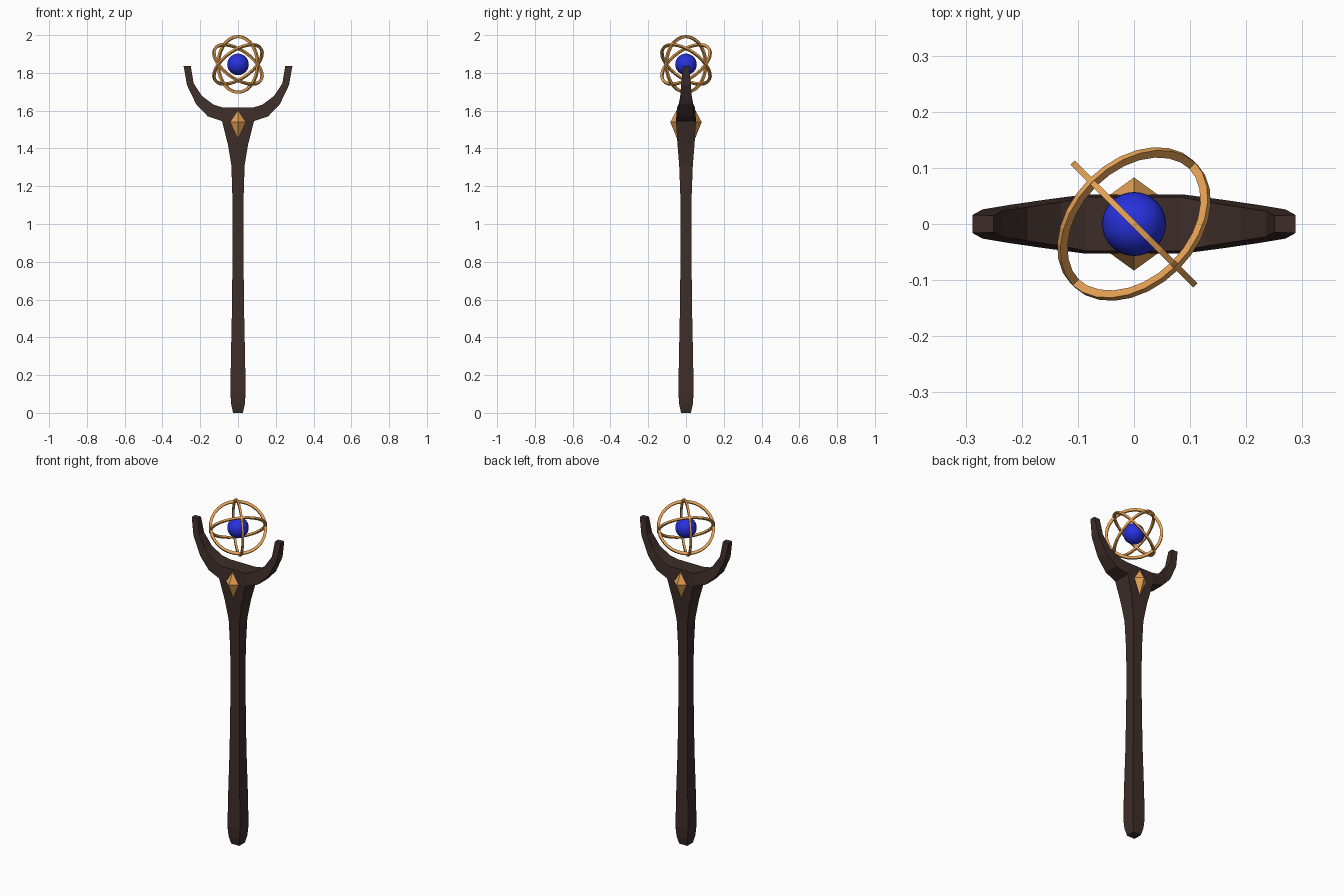
import bpy, bmesh, math
from mathutils import Vector

if "Cube" in bpy.data.objects:
    bpy.data.objects.remove(bpy.data.objects["Cube"])


def material(name, rgb):
    m = bpy.data.materials.new(name)
    m.diffuse_color = (*rgb, 1)
    m.use_nodes = True
    m.node_tree.nodes["Principled BSDF"].inputs["Base Color"].default_value = m.diffuse_color
    return m


WOOD = material("dark_wood", (0.048, 0.027, 0.022))
GOLD = material("gold", (0.79, 0.36, 0.09))
BLUE = material("blue_glow", (0.02, 0.03, 0.72))


def finish(bm, name, mat):
    bmesh.ops.remove_doubles(bm, verts=bm.verts, dist=1e-5)
    bmesh.ops.recalc_face_normals(bm, faces=bm.faces)
    me = bpy.data.meshes.new(name)
    bm.to_mesh(me)
    bm.free()
    me.materials.append(mat)
    ob = bpy.data.objects.new(name, me)
    bpy.context.collection.objects.link(ob)
    return ob


def loft(bm, sections, closed=False, skip=()):
    """Bridge successive 4-point sections; skip holds (section, side) gaps."""
    rings = [[bm.verts.new(p) for p in s] for s in sections]
    count = len(rings)
    for i in range(count if closed else count - 1):
        a, b = rings[i], rings[(i + 1) % count]
        for j in range(4):
            if (i, j) not in skip:
                k = (j + 1) % 4
                bm.faces.new((a[j], a[k], b[k], b[j]))
    return rings


# Staff: square tapered shaft, (z, half width x, half width y)
bm = bmesh.new()
shaft = [(0, .026, .026), (.045, .036, .036), (.1, .040, .040), (.27, .038, .038),
         (.55, .032, .032), (.95, .028, .028), (1.15, .030, .030),
         (1.31, .035, .036), (1.42, .053, .045), (1.545, .085, .053)]
rings = loft(bm, [[(-x, -y, z), (x, -y, z), (x, y, z), (-x, y, z)] for z, x, y in shaft])
bm.faces.new(rings[0])

# Fork: one crescent loft, (outer x, outer z, inner x, inner z, outer y, inner y)
arm = [(.085, 1.545, .085, 1.618, .053, .048), (.16, 1.57, .13, 1.632, .043, .039),
       (.222, 1.635, .19, 1.677, .034, .030), (.27, 1.735, .235, 1.745, .026, .023),
       (.288, 1.836, .25, 1.836, .016, .015)]


def arm_section(s, side):
    ox, oz, ix, iz, oy, iy = s
    return [(side * ox, -oy, oz), (side * ox, oy, oz),
            (side * ix, iy, iz), (side * ix, -iy, iz)]


sections = [arm_section(s, -1) for s in reversed(arm)] + [arm_section(s, 1) for s in arm]
rings = loft(bm, sections, skip={(len(arm) - 1, 0)})
bm.faces.new(rings[0])
bm.faces.new(rings[-1])
finish(bm, "staff_and_fork", WOOD)

# Diamond studs on front and back
for name, side in (("front_diamond", -1), ("back_diamond", 1)):
    bm = bmesh.new()
    base = [bm.verts.new((x, side * .044, z)) for x, z in
            ((0, 1.612), (.054, 1.54), (0, 1.442), (-.054, 1.54))]
    tip = bm.verts.new((0, side * .083, 1.54))
    for i in range(4):
        bm.faces.new((base[i], base[(i + 1) % 4], tip))
    bm.faces.new(base)
    finish(bm, name, GOLD)

# Floating orb
CENTRE = Vector((0, 0, 1.845))
bpy.ops.mesh.primitive_uv_sphere_add(segments=32, ring_count=16, radius=.057, location=CENTRE)
orb = bpy.context.object
orb.name = "orb"
orb.data.materials.append(BLUE)
bpy.ops.object.shade_smooth()

# Three mutually perpendicular flat rings around the orb
R2 = math.sqrt(.5)
u = Vector((R2, R2, 0))
p = Vector((.5, -.5, R2))
q = Vector((-.5, .5, R2))
up = Vector((0, 0, 1))
for name, normal, first in (("upright_ring", u, up), ("tilted_ring_a", p, u), ("tilted_ring_b", q, u)):
    second = normal.cross(first)
    bm = bmesh.new()
    secs = []
    for i in range(28):
        t = 2 * math.pi * i / 28
        d = first * math.cos(t) + second * math.sin(t)
        secs.append([CENTRE + d * r + normal * h for r, h in
                     ((.155, -.0055), (.155, .0055), (.14, .0055), (.14, -.0055))])
    loft(bm, secs, closed=True)
    finish(bm, name, GOLD)
